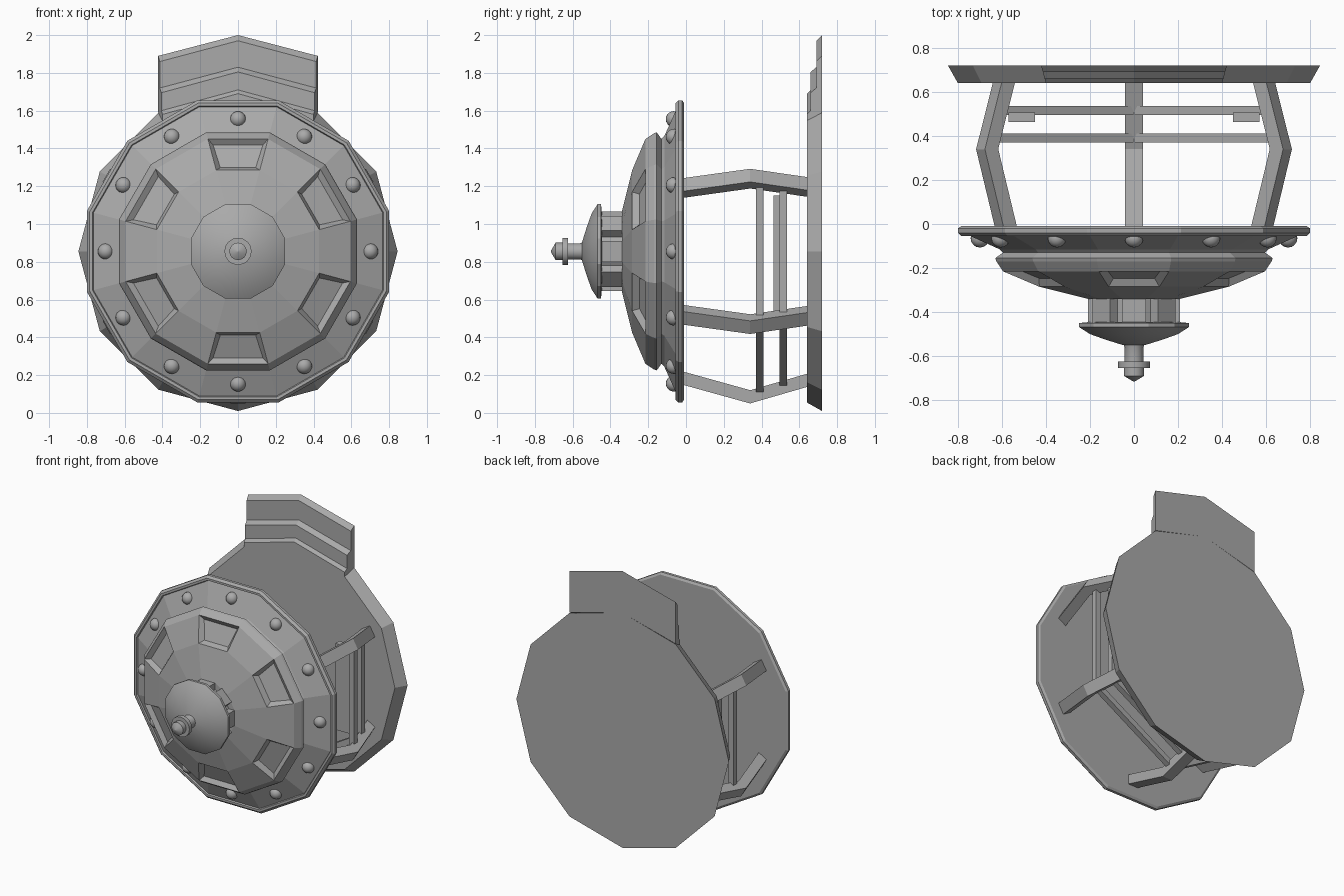
import bpy, bmesh
from math import cos, sin, pi, radians
from mathutils import Vector

if "Cube" in bpy.data.objects:
    bpy.data.objects.remove(bpy.data.objects["Cube"])

CZ = 0.855  # height of the main axis
grey = bpy.data.materials.new("grey_metal")
grey.use_nodes = True
COL = (0.4, 0.4, 0.4, 1)
grey.diffuse_color = COL
grey.node_tree.nodes["Principled BSDF"].inputs["Base Color"].default_value = COL


def finish(name, bm, smooth=None):
    bmesh.ops.recalc_face_normals(bm, faces=bm.faces)
    me = bpy.data.meshes.new(name)
    bm.to_mesh(me)
    bm.free()
    me.materials.append(grey)
    ob = bpy.data.objects.new(name, me)
    bpy.context.collection.objects.link(ob)
    if smooth:
        bpy.ops.object.select_all(action='DESELECT')
        ob.select_set(True)
        bpy.context.view_layer.objects.active = ob
        bpy.ops.object.shade_smooth_by_angle(angle=radians(smooth))
    return ob


def polar(r, deg, y):
    a = radians(deg)
    return Vector((r * cos(a), y, CZ + r * sin(a)))


def lathe(profile, sides=12, turn=0.0):
    """Spin (radius, y) points about the main axis, capping both ends."""
    bm = bmesh.new()
    rings = [[bm.verts.new(polar(r, turn + 360 * i / sides, y)) for i in range(sides)]
             for r, y in profile]
    strips = []
    for a, b in zip(rings, rings[1:]):
        strips.append([bm.faces.new((a[i], a[(i + 1) % sides], b[(i + 1) % sides], b[i]))
                       for i in range(sides)])
    bm.faces.new(rings[0])
    bm.faces.new(rings[-1])
    bmesh.ops.recalc_face_normals(bm, faces=bm.faces)
    return bm, strips


def flats(profile):
    """Turn flat-to-centre distances into corner radii."""
    return [(a / cos(pi / 12), y) for a, y in profile]


def bar(name, points, across, w, h):
    """Sweep a rectangle along points; across is the fixed width direction."""
    bm = bmesh.new()
    rings = []
    d = (points[-1] - points[0]).normalized()
    up = d.cross(across).normalized()
    for p in points:
        rings.append([bm.verts.new(p + across * w / 2 * s + up * h / 2 * t)
                      for s, t in ((-1, -1), (1, -1), (1, 1), (-1, 1))])
    for a, b in zip(rings, rings[1:]):
        for i in range(4):
            bm.faces.new((a[i], a[(i + 1) % 4], b[(i + 1) % 4], b[i]))
    bm.faces.new(rings[0])
    bm.faces.new(rings[-1])
    return finish(name, bm)


# Back plate with flared edge
bm, _ = lathe([(0.80, 0.64), (0.845, 0.72)])
finish("back_plate", bm)

# Stepped crest rising from the two top edges of the plate
steps = [(0.72, 1.70), (0.72, 2.0), (0.69, 1.97), (0.69, 1.83),
         (0.66, 1.805), (0.66, 1.71), (0.64, 1.69), (0.64, 1.655)]
bm = bmesh.new()
rows = []
for y, z in steps:
    hw = 0.40 + (y - 0.64) * 0.28
    rows.append([bm.verts.new((s * hw, y, z - abs(s) * 0.11)) for s in (-1, 0, 1)])
for a, b in zip(rows, rows[1:] + rows[:1]):
    for i in (0, 1):
        bm.faces.new((a[i], a[i + 1], b[i + 1], b[i]))
for i in (0, 2):
    bm.faces.new([r[i] for r in rows])
finish("back_crest", bm)

# Front disc with raised rim, groove and shallow dome
bm, strips = lathe(flats([
    (0.785, -0.01), (0.80, -0.02), (0.80, -0.04), (0.785, -0.055), (0.77, -0.055),
    (0.765, -0.045), (0.61, -0.115), (0.595, -0.13), (0.63, -0.155), (0.625, -0.17),
    (0.595, -0.215), (0.43, -0.285), (0.21, -0.34)]), turn=15)
# Dents on every second dome panel
dents = [f for i, f in enumerate(strips[10]) if i % 2 == 0]
bmesh.ops.inset_individual(bm, faces=dents, thickness=0.035, depth=-0.03)
finish("front_disc", bm)

# Rivets around the disc
for i in range(12):
    bm = bmesh.new()
    bmesh.ops.create_uvsphere(bm, u_segments=16, v_segments=10, radius=0.042)
    bmesh.ops.translate(bm, verts=bm.verts, vec=polar(0.70, 30 * i, -0.065))
    finish(f"rivet_{i + 1}", bm, 60)

# Hub core and its blocks
bm, _ = lathe(flats([(0.17, -0.32), (0.17, -0.46)]), turn=15)
finish("hub_core", bm)
for i in range(8):
    ang = 45 * i
    out = polar(1, ang, 0) - Vector((0, 0, CZ))
    side = Vector((-out.z, 0, out.x))
    mid = Vector((0, 0, CZ)) + out * 0.165
    bar(f"hub_block_{i + 1}", [mid + Vector((0, -0.32, 0)), mid + Vector((0, -0.46, 0))],
        side, 0.11, 0.09)

# Hub cap and pointed spindle
bm, _ = lathe(flats([(0.20, -0.445), (0.25, -0.45), (0.25, -0.468),
                     (0.20, -0.50), (0.13, -0.525), (0.05, -0.55)]), turn=15)
finish("hub_cap", bm, 25)
bm, _ = lathe([(0.05, -0.54), (0.043, -0.56), (0.043, -0.625), (0.072, -0.625),
               (0.072, -0.655), (0.046, -0.655), (0.046, -0.69), (0.004, -0.715)], sides=16)
finish("spindle", bm, 35)

# Bent struts joining disc and plate
ANGLES = (30, -30, -90, -150, 150)
for n, ang in enumerate(ANGLES):
    t = polar(1, ang + 90, 0) - Vector((0, 0, CZ))
    pts = [polar(r, ang, y) for r, y in ((0.67, -0.02), (0.77, 0.34), (0.68, 0.65))]
    bar(f"strut_{n + 1}", pts, t, 0.08, 0.07)

# Paired rods running from strut to strut
for y, r in ((0.39, 0.745), (0.515, 0.71)):
    for n, (a, b) in enumerate(zip(ANGLES, ANGLES[1:])):
        bar(f"rod_{n + 1}", [polar(r, a, y), polar(r, b, y)], Vector((0, 1, 0)), 0.04, 0.04)

# Side slats inside the cage
for name, s in (("left_slat", 1), ("right_slat", -1)):
    bar(name, [Vector((s * 0.51, 0.485, 0.53)), Vector((s * 0.51, 0.485, 1.15))],
        Vector((1, 0, 0)), 0.12, 0.045)
